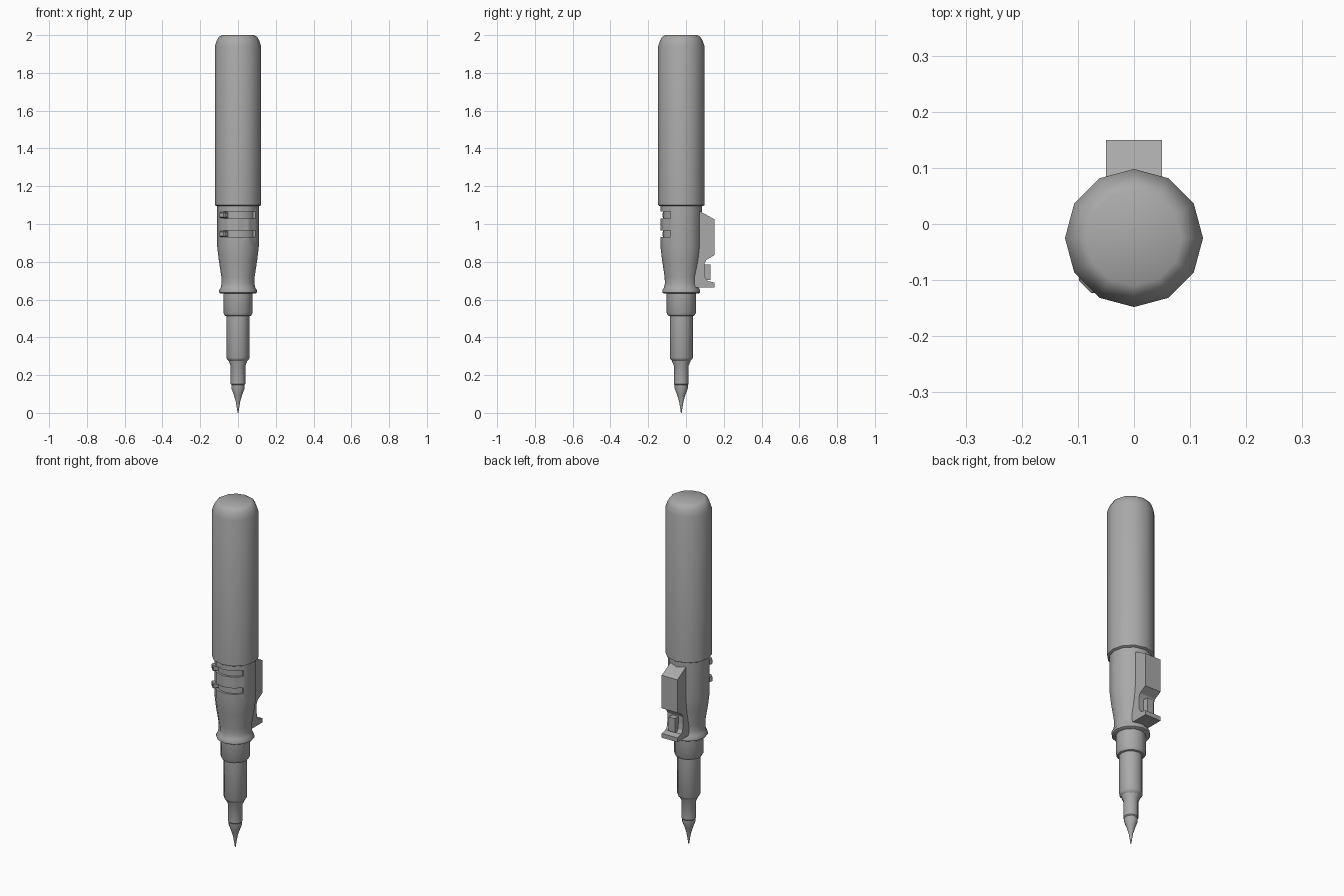
import bpy, bmesh, math
from mathutils import Matrix, Vector

if "Cube" in bpy.data.objects:
    bpy.data.objects.remove(bpy.data.objects["Cube"])

AXIS_Y = -0.025
SIDES = 12

grey = bpy.data.materials.new("plain grey")
grey.use_nodes = True
COLOUR = (0.4, 0.4, 0.4, 1)
grey.diffuse_color = COLOUR
grey.node_tree.nodes["Principled BSDF"].inputs["Base Color"].default_value = COLOUR


def finish(name, bm):
    bmesh.ops.recalc_face_normals(bm, faces=bm.faces)
    mesh = bpy.data.meshes.new(name)
    bm.to_mesh(mesh)
    bm.free()
    mesh.materials.append(grey)
    obj = bpy.data.objects.new(name, mesh)
    bpy.context.collection.objects.link(obj)
    return obj


def smooth(obj):
    bpy.ops.object.select_all(action='DESELECT')
    obj.select_set(True)
    bpy.context.view_layer.objects.active = obj
    bpy.ops.object.shade_smooth_by_angle(angle=math.radians(35))


def lathe(name, profile):
    """Closed twelve-sided turned part from (radius, height) pairs."""
    bm = bmesh.new()
    rings = []
    for r, z in profile:
        ring = []
        for i in range(SIDES):
            a = math.tau * i / SIDES
            ring.append(bm.verts.new((r * math.cos(a), AXIS_Y + r * math.sin(a), z)))
        rings.append(ring)
    for low, high in zip(rings, rings[1:]):
        for i in range(SIDES):
            j = (i + 1) % SIDES
            bm.faces.new((low[i], low[j], high[j], high[i]))
    bm.faces.new(rings[0])
    bm.faces.new(rings[-1])
    return finish(name, bm)


def extrude_side(name, outline, half_width):
    """Prism along x from a (y, z) outline."""
    bm = bmesh.new()
    face = bm.faces.new([bm.verts.new((-half_width, y, z)) for y, z in outline])
    new = bmesh.ops.extrude_face_region(bm, geom=[face])["geom"]
    bmesh.ops.translate(bm, vec=(2 * half_width, 0, 0),
                        verts=[v for v in new if isinstance(v, bmesh.types.BMVert)])
    return finish(name, bm)


def arc_cutter(name, z, height, inner, outer, start, end):
    """Ring segment that cuts a groove around the body."""
    bm = bmesh.new()
    corners = [(inner, z), (outer, z), (outer, z + height), (inner, z + height)]
    c, s = math.cos(start), math.sin(start)
    face = bm.faces.new([bm.verts.new((r * c, AXIS_Y + r * s, h)) for r, h in corners])
    bmesh.ops.spin(bm, geom=[face, *face.edges, *face.verts], cent=(0, AXIS_Y, 0),
                   axis=(0, 0, 1), angle=end - start, steps=10)
    return finish(name, bm)


# Fuel tank
smooth(lathe("tank", [(0.115, 1.095), (0.123, 1.10), (0.123, 1.94), (0.113, 1.97),
                      (0.102, 1.99), (0.085, 2.0)]))

# Tapered body with a flared rim
body = lathe("body", [(0.094, 0.633), (0.1, 0.637), (0.1, 0.65), (0.092, 0.662), (0.087, 0.685),
                      (0.088, 0.72), (0.102, 0.81), (0.11, 0.88), (0.11, 1.10)])

# Two vent grooves on the front, each with a small lever at one end
LEVER = math.radians(225)
for n, z in enumerate((0.93, 1.03)):
    cutter = arc_cutter("groove_cutter", z, 0.035, 0.095, 0.14,
                        math.radians(222), math.radians(328))
    mod = body.modifiers.new("groove", 'BOOLEAN')
    mod.operation = 'DIFFERENCE'
    mod.solver = 'EXACT'
    mod.object = cutter
    bpy.context.view_layer.objects.active = body
    bpy.ops.object.modifier_apply(modifier=mod.name)
    bpy.data.objects.remove(cutter)

    bm = bmesh.new()
    place = (Matrix.Translation((0, AXIS_Y, z + 0.0175)) @ Matrix.Rotation(LEVER, 4, 'Z')
             @ Matrix.Translation((0.106, 0, 0)) @ Matrix.Diagonal((0.034, 0.04, 0.03, 1)))
    bmesh.ops.create_cube(bm, size=1, matrix=place)
    bmesh.ops.bevel(bm, geom=bm.edges[:], offset=0.004, segments=1, affect='EDGES')
    finish("lever_%d" % (n + 1), bm)
smooth(body)

# Collar, barrel and nozzle
smooth(lathe("collar", [(0.062, 0.512), (0.07, 0.515), (0.078, 0.53), (0.078, 0.64)]))
smooth(lathe("barrel", [(0.048, 0.275), (0.057, 0.283), (0.061, 0.292), (0.061, 0.52)]))
smooth(lathe("nozzle", [(0.034, 0.147), (0.039, 0.153), (0.039, 0.25), (0.048, 0.27),
                        (0.05, 0.285)]))
smooth(lathe("tip", [(0.002, 0), (0.005, 0.02), (0.012, 0.062), (0.022, 0.095),
                     (0.035, 0.13), (0.035, 0.155)]))

# Switch housing on the back, with its trigger
extrude_side("switch_housing", [(0.04, 0.665), (0.15, 0.665), (0.15, 0.69), (0.115, 0.698),
                                (0.102, 0.715), (0.098, 0.75), (0.098, 0.79), (0.108, 0.81),
                                (0.15, 0.835), (0.15, 1.025), (0.07, 1.07), (0.04, 1.07)], 0.05)
extrude_side("trigger", [(0.09, 0.70), (0.13, 0.705), (0.13, 0.785), (0.09, 0.785)], 0.02)
